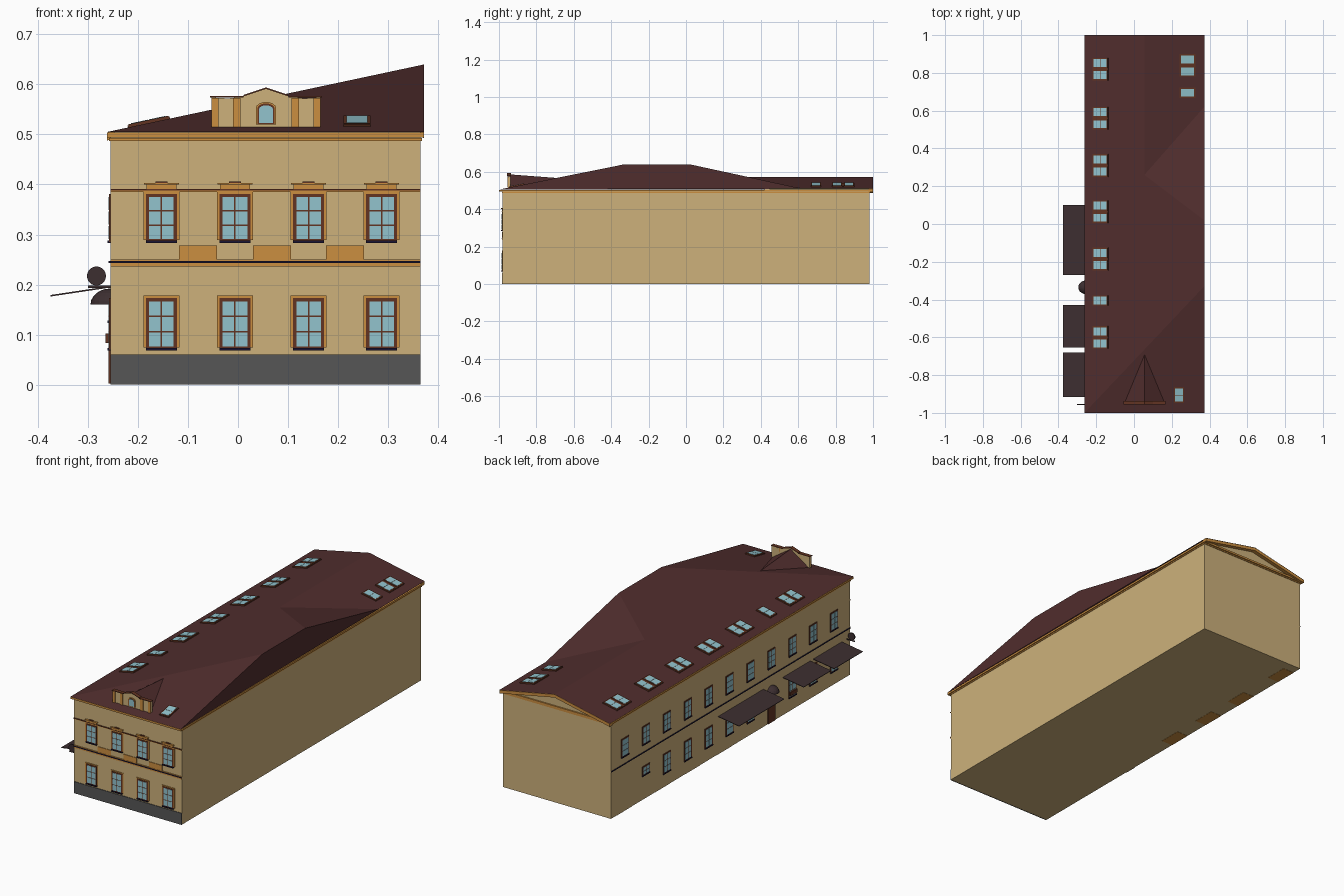
import bpy, bmesh, math
from mathutils import Matrix, Vector

if "Cube" in bpy.data.objects:
    bpy.data.objects.remove(bpy.data.objects["Cube"], do_unlink=True)


def material(name, *rgb):
    lin = [((c / 255 + 0.055) / 1.055) ** 2.4 for c in rgb] + [1]
    m = bpy.data.materials.new(name)
    m.use_nodes = True
    m.diffuse_color = lin
    m.node_tree.nodes["Principled BSDF"].inputs["Base Color"].default_value = lin
    return m


WALL = material("sand plaster", 205, 177, 123)
OCHRE = material("ochre trim", 203, 142, 64)
ROOF = material("maroon roof", 80, 45, 45)
PLINTH = material("grey plinth", 86, 86, 86)
GLASS = material("pale blue glass", 146, 196, 206)
WOOD = material("brown frame", 98, 52, 34)
NAVY = material("navy sill", 26, 20, 50)
AWNING = material("dark awning", 60, 46, 48)


def frame(origin, u, v):
    """Local axes: u across, v up the surface, w outwards."""
    u, v = Vector(u).normalized(), Vector(v).normalized()
    w = u.cross(v)
    m = Matrix((u, v, w)).transposed().to_4x4()
    return Matrix.Translation(origin) @ m


FRONT = frame((0, -0.98, 0), (1, 0, 0), (0, 0, 1))
SIDE = frame((-0.255, 0, 0), (0, -1, 0), (0, 0, 1))
FLOOR = frame((0, 0, 0), (1, 0, 0), (0, 1, 0))


class Part:
    def __init__(self, name):
        self.name, self.bm, self.mats = name, bmesh.new(), []

    def slot(self, mat):
        if mat not in self.mats:
            self.mats.append(mat)
        return self.mats.index(mat)

    def face(self, verts, mat):
        self.bm.faces.new(verts).material_index = self.slot(mat)

    def prism(self, pts, w0, w1, mat, M):
        a, b = [[self.bm.verts.new(M @ Vector((u, v, w))) for u, v in pts] for w in (w0, w1)]
        self.face(a[::-1], mat)
        self.face(b, mat)
        for i in range(len(a)):
            j = (i + 1) % len(a)
            self.face((a[i], a[j], b[j], b[i]), mat)

    def rect(self, u0, u1, v0, v1, w0, w1, mat, M):
        self.prism([(u0, v0), (u1, v0), (u1, v1), (u0, v1)], w0, w1, mat, M)

    def panes(self, u0, u1, v0, v1, cols, rows, M, gap=0.003, w=0.006):
        """Brown frame with a grid of glass panes."""
        self.rect(u0, u1, v0, v1, -0.002, w - 0.001, WOOD, M)
        m = 0.005
        du, dv = (u1 - u0 - 2 * m) / cols, (v1 - v0 - 2 * m) / rows
        for i in range(cols):
            for j in range(rows):
                a, b = u0 + m + i * du, v0 + m + j * dv
                self.rect(a + gap / 2, a + du - gap / 2, b + gap / 2, b + dv - gap / 2,
                          0, w, GLASS, M)

    def finish(self, recalc=True):
        if recalc:
            bmesh.ops.recalc_face_normals(self.bm, faces=self.bm.faces)
        me = bpy.data.meshes.new(self.name)
        self.bm.to_mesh(me)
        self.bm.free()
        for m in self.mats:
            me.materials.append(m)
        ob = bpy.data.objects.new(self.name, me)
        bpy.context.collection.objects.link(ob)
        return ob


# Walls with rear gable, plinth and floor plates
p = Part("walls")
p.rect(-0.255, 0.365, -0.98, 0.98, 0.001, 0.5, WALL, FLOOR)
gable = [(-0.255, 0.495), (0.365, 0.495), (0.365, 0.507), (0.055, 0.57), (-0.255, 0.503)]
p.prism(gable, -1.96, -1.4, WALL, FRONT)
p.finish()
p = Part("plinth")
p.rect(-0.255, 0.365, 0, 0.06, 0, 0.003, PLINTH, FRONT)
p.finish()
p = Part("floor_plates")
for y in (0.87, 0.56, 0.31, 0.05):
    p.rect(-0.255, -0.19, y - 0.06, y + 0.06, 0, 0.002, OCHRE, FLOOR)
p.finish()

# Roof skin: long side, front hip, rear slopes and upright boundary face
p = Part("roof")
corners = [(-0.262, -1, 0.505), (0.372, -1, 0.505), (0.372, -0.33, 0.64), (0.372, 0.02, 0.64),
           (0.055, 0.26, 0.5725), (0.055, 1, 0.5725), (-0.262, 1, 0.505),
           (0.372, 0.62, 0.51), (0.372, 1, 0.51)]
A, G, B, C, D, E, F, H, I = [p.bm.verts.new(c) for c in corners]
for f in ((A, B, C, D, E, F), (A, G, B), (C, H, D), (D, H, I, E), (G, H, C, B)):
    p.face(f, ROOF)
p.finish(False)

# Stepped cornice, with the rear part following the gable
p = Part("cornice")
for out, z0, z1 in ((0.003, 0.487, 0.494), (0.007, 0.494, 0.505)):
    front_out = out if z0 < 0.49 else 0.02
    p.rect(-0.255 - out, 0.365 + out, -0.98 - front_out, 0.98 + out, z0, z1 - 0.001, OCHRE, FLOOR)
for a, b in (((-0.262, 0.504), (0.055, 0.5715)), ((0.055, 0.5715), (0.372, 0.509))):
    p.prism([a, b, (b[0], b[1] - 0.016), (a[0], a[1] - 0.016)], -1.98, -1.955, OCHRE, FRONT)
p.finish()

# String courses
p = Part("string_courses")
for z0, z1, w, mat in ((0.236, 0.243, 0.004, OCHRE), (0.243, 0.247, 0.007, NAVY),
                       (0.247, 0.25, 0.004, OCHRE), (0.385, 0.388, 0.004, OCHRE),
                       (0.388, 0.391, 0.006, WOOD)):
    p.rect(-0.255, 0.365, z0, z1, 0, w, mat, FRONT)
p.rect(-0.98, 0.98, 0.243, 0.247, 0, 0.004, NAVY, SIDE)
for u in (-0.08, 0.068, 0.214):
    p.rect(u - 0.038, u + 0.038, 0.25, 0.278, 0, 0.003, OCHRE, FRONT)
p.finish()

# Front windows with surrounds, sills and pediments
p = Part("front_windows")
for u in (-0.153, -0.006, 0.141, 0.287):
    for z0, z1 in ((0.07, 0.173), (0.285, 0.381)):
        p.rect(u - 0.036, u + 0.036, z0 + 0.004, z1 + 0.005, 0, 0.003, OCHRE, FRONT)
        p.panes(u - 0.031, u + 0.031, z0, z1, 2, 3, FRONT)
        p.rect(u - 0.031, u + 0.031, z0 - 0.002, z0 + 0.003, 0, 0.009, NAVY, FRONT)
    p.rect(u - 0.03, u + 0.03, 0.391, 0.4, 0, 0.005, OCHRE, FRONT)
    p.rect(u - 0.035, u + 0.035, 0.4, 0.403, 0, 0.01, OCHRE, FRONT)
    p.rect(u - 0.012, u + 0.012, 0.403, 0.406, 0, 0.008, WOOD, FRONT)
p.finish()

# Street side windows and door
p = Part("side_windows")
for i in range(11):
    u = -0.866 + i * 0.1715
    p.panes(u - 0.031, u + 0.031, 0.285, 0.381, 2, 3, SIDE, w=0.004)
    p.rect(u - 0.031, u + 0.031, 0.283, 0.288, 0, 0.006, NAVY, SIDE)
    if i == 0 or i == 7:
        continue
    z0 = 0.125 if i == 1 else 0.07
    p.panes(u - 0.031, u + 0.031, z0, 0.173, 2, 2 if i == 1 else 3, SIDE, w=0.004)
    p.rect(u - 0.031, u + 0.031, z0 - 0.002, z0 + 0.003, 0, 0.006, NAVY, SIDE)
p.finish()
p = Part("side_door")
p.rect(0.305, 0.365, 0.002, 0.15, 0, 0.004, WOOD, SIDE)
p.finish()

# Skylights lying on the three slopes
p = Part("skylights")


def skylight(M, double):
    half = 0.06 if double else 0.027
    p.rect(-half, half, -0.043, 0.043, -0.005, 0.004, WOOD, M)
    for c in ((-0.032, 0.032) if double else (0,)):
        p.panes(c - 0.027, c + 0.027, -0.041, 0.041, 1, 2, M, gap=0.002, w=0.007)


for y in (0.82, 0.56, 0.31, 0.065, -0.185, -0.405, -0.6):
    skylight(frame((-0.178, y, 0.523), (0, -1, 0), (1, 0, 0.213)), y != -0.405)
for y in (0.84, 0.695):
    skylight(frame((0.282, y, 0.528), (0, 1, 0), (-1, 0, 0.205)), y > 0.8)
skylight(frame((0.238, -0.905, 0.524), (1, 0, 0), (0, 1, 0.2015)), False)
p.finish()

# Dormer parapet with arched window and small roof behind
p = Part("dormer")
DF = frame((0.056, -0.95, 0), (1, 0, 0), (0, 0, 1))
half = [(0.109, 0.512), (0.109, 0.574), (0.075, 0.572), (0.045, 0.576)]
p.prism(half + [(0, 0.591)] + [(-u, v) for u, v in half[::-1]], -0.012, 0, WALL, DF)


def arch(r, z0, z1):
    bow = [(r * math.cos(t * math.pi / 8), z1 + 0.6 * r * math.sin(t * math.pi / 8)) for t in range(9)]
    return [(-r, z0), (r, z0)] + bow


p.prism(arch(0.02, 0.52, 0.553), 0, 0.003, OCHRE, DF)
p.prism(arch(0.017, 0.521, 0.552), 0, 0.004, WOOD, DF)
p.prism(arch(0.014, 0.523, 0.55), 0, 0.005, GLASS, DF)
for s in (-1, 1):
    for a, b in ((0.051, 0.066), (0.095, 0.109)):
        p.rect(min(s * a, s * b), max(s * a, s * b), 0.515, 0.573, -0.012, 0.005, OCHRE, DF)
    for a, b in (((0.045, 0.576), (0, 0.591)), ((0.112, 0.574), (0.045, 0.574))):
        p.prism([(s * a[0], a[1]), (s * b[0], b[1]), (s * b[0], b[1] + 0.003),
                 (s * a[0], a[1] + 0.003)], -0.014, 0.006, WOOD, DF)
left, right, top, apex = [p.bm.verts.new(c) for c in (
    (-0.05, -0.938, 0.515), (0.162, -0.938, 0.515), (0.056, -0.938, 0.586), (0.056, -0.69, 0.567))]
for f in ((left, right, top), (right, apex, top), (left, top, apex), (left, apex, right)):
    p.face(f, ROOF)
p.finish()

# Shop awnings
p = Part("awnings")
for y0, y1 in ((-0.27, 0.1), (-0.655, -0.43), (-0.915, -0.68)):
    M = frame((-0.255, 0, 0.196), (0, -1, 0), (-1, 0, -0.15))
    p.rect(-y1, -y0, 0, 0.121, -0.001, 0.002, AWNING, M)
p.finish()

# Door canopy, hanging sign and wall vent
p = Part("door_canopy")
bmesh.ops.create_uvsphere(p.bm, u_segments=20, v_segments=12, radius=1,
                          matrix=Matrix.Translation((-0.255, -0.335, 0.16))
                          @ Matrix.Diagonal((0.04, 0.036, 0.032, 1)))
bmesh.ops.bisect_plane(p.bm, geom=p.bm.verts[:] + p.bm.edges[:] + p.bm.faces[:],
                       plane_co=(0, 0, 0.16), plane_no=(0, 0, -1), clear_outer=True)
p.slot(AWNING)
p.finish()
p = Part("hanging_sign")
disc = [(-0.283 + 0.019 * math.cos(t * math.pi / 12), 0.217 + 0.019 * math.sin(t * math.pi / 12))
        for t in range(24)]
p.prism(disc, -0.028, -0.022, AWNING, FRONT)
p.rect(-0.3, -0.255, 0.193, 0.198, -0.027, -0.023, AWNING, FRONT)
p.finish()
p = Part("wall_vent")
p.rect(0.48, 0.535, 0.083, 0.102, 0, 0.01, WOOD, SIDE)
p.finish()
